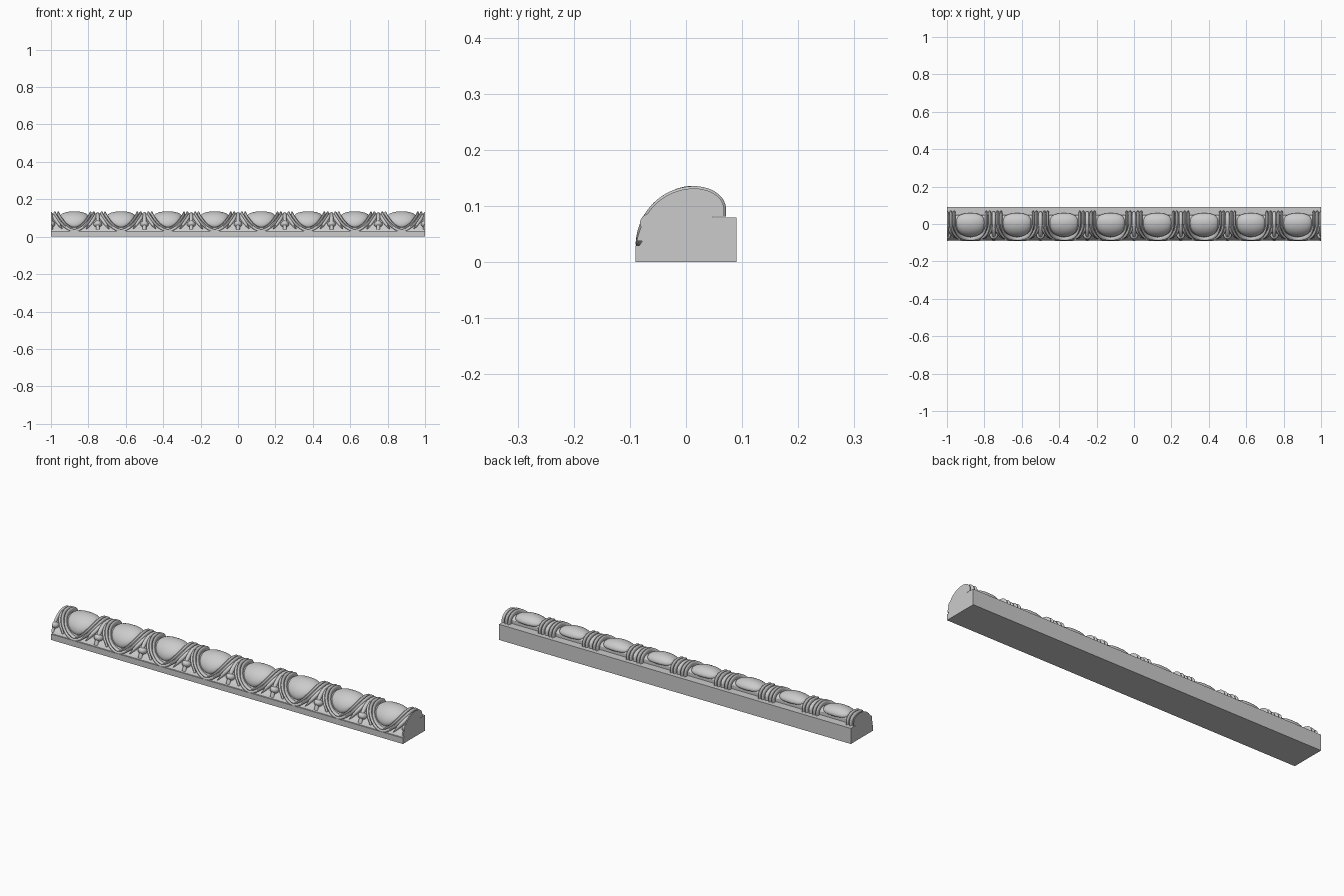
import bpy, bmesh
from math import sin, cos, pi, hypot

if "Cube" in bpy.data.objects:
    bpy.data.objects.remove(bpy.data.objects["Cube"])

# Outer envelope of the moulding (y, z), from the front fillet over the crown to the back
ENV = [(0.015 - 0.105 * cos(i * pi / 80), 0.03 + 0.106 * sin(i * pi / 80)) for i in range(41)]
ENV += [(0.015 + 0.057 * sin(i * pi / 48), 0.095 + 0.041 * cos(i * pi / 48)) for i in range(1, 25)]
ENV.append((0.072, 0.081))
ARC = [0.0]
for p, q in zip(ENV, ENV[1:]):
    ARC.append(ARC[-1] + hypot(q[0] - p[0], q[1] - p[1]))
TOTAL = ARC[-1]
DEPTH = 0.024


def surf(x, s, h):
    """Point at x, distance s along the envelope, height h along its normal."""
    s = min(max(s, 0.0), TOTAL)
    i = 0
    while i < len(ARC) - 2 and ARC[i + 1] < s:
        i += 1
    (y0, z0), (y1, z1) = ENV[i], ENV[i + 1]
    d = ARC[i + 1] - ARC[i]
    t = (s - ARC[i]) / d
    ny, nz = -(z1 - z0) / d, (y1 - y0) / d
    h *= min(1.0, 0.3 + s / 0.045)
    return (min(max(x, -1), 1), y0 + (y1 - y0) * t + ny * h, z0 + (z1 - z0) * t + nz * h)


def finish(name, bm, angle=0.7):
    bmesh.ops.recalc_face_normals(bm, faces=bm.faces)
    me = bpy.data.meshes.new(name)
    bm.to_mesh(me)
    bm.free()
    ob = bpy.data.objects.new(name, me)
    bpy.context.collection.objects.link(ob)
    bpy.ops.object.select_all(action='DESELECT')
    bpy.context.view_layer.objects.active = ob
    ob.select_set(True)
    bpy.ops.object.shade_smooth_by_angle(angle=angle)


def loft(bm, rings):
    """Bridge closed rings of points and cap both ends."""
    vs = [[bm.verts.new(p) for p in r] for r in rings]
    n = len(vs[0])
    for a, b in zip(vs, vs[1:]):
        for i in range(n):
            bm.faces.new((a[i], a[(i + 1) % n], b[(i + 1) % n], b[i]))
    bm.faces.new(vs[0])
    bm.faces.new(vs[-1])


def rib(bm, path, widths, mid, half, sides=12):
    """Raised rounded rib following (x, s) points on the envelope."""
    rings = []
    for i, (x, s) in enumerate(path):
        a, b = path[max(i - 1, 0)], path[min(i + 1, len(path) - 1)]
        tx, ts = b[0] - a[0], b[1] - a[1]
        l = hypot(tx, ts) or 1
        ring = []
        for k in range(sides):
            t = 2 * pi * k / sides
            o = widths[i] * cos(t)
            ring.append(surf(x - ts / l * o, s + tx / l * o, mid + half * sin(t)))
        rings.append(ring)
    loft(bm, rings)


def dome(bm, cx, cs, a, low, up, top, p_low, p_up, n=48, m=12):
    """Egg-shaped dome lying on the envelope."""
    rings = []
    for j in range(m):
        e = j / m * pi / 2
        r, h = cos(e), -DEPTH - 0.002 + (DEPTH + 0.002 + top) * sin(e)
        ring = []
        for k in range(n):
            t = 2 * pi * k / n
            c, s = cos(t), sin(t)
            p = p_up if s > 0 else p_low
            f = (abs(c) ** p + abs(s) ** p) ** (-1 / p) * r
            ring.append(surf(cx + a * f * c, cs + (up if s > 0 else low) * f * s, h))
        rings.append(ring)
    rings.append([surf(cx + a * .03 * cos(2 * pi * k / n), cs + low * .03 * sin(2 * pi * k / n), top)
                  for k in range(n)])
    loft(bm, rings)


# Plain core with front fillet and back ledge
prof = [(-0.09, 0), (-0.09, 0.03)]
prof += [surf(0, TOTAL * i / 40, -DEPTH)[1:] for i in range(40)]
prof += [(0.048, 0.08), (0.09, 0.08), (0.09, 0)]
bm = bmesh.new()
loft(bm, [[(x, y, z) for y, z in prof] for x in (-1, 1)])
finish("core", bm, 0.5)

# Eggs
eggs = [-0.875 + 0.25 * i for i in range(8)]
bm = bmesh.new()
for x in eggs:
    dome(bm, x, 0.15, 0.075, 0.123, 0.093, 0.0, 1.9, 2.5)
finish("eggs", bm)


# U-shaped rims around each egg
def rim_path(cx, w, sb, mid=0.15, p=1.75):
    pts = []
    for i in range(37):
        t = pi * i / 36
        c, s = cos(t), sin(t)
        f = (abs(c) ** p + abs(s) ** p) ** (-1 / p)
        pts.append((cx + w * f * c, mid - (mid - sb) * f * s))
    right = [(cx + w, mid + (TOTAL - mid) * (1 - i / 10)) for i in range(10)]
    left = [(2 * cx - x, s) for x, s in reversed(right)]
    return right + pts + left


for name, w, sb, r in (("inner_rims", 0.086, 0.015, 0.007), ("outer_rims", 0.104, 0.003, 0.008)):
    bm = bmesh.new()
    for x in eggs:
        path = rim_path(x, w, sb)
        rib(bm, path, [r] * len(path), -0.014, 0.0135)
    finish(name, bm)

# Darts between eggs: stem, ball and two side leaves
darts = [-1 + 0.25 * i for i in range(9)]
bm = bmesh.new()
for x in darts:
    path = [(x, 0.008 + (TOTAL - 0.008) * i / 30) for i in range(31)]
    rib(bm, path, [0.010] * 31, -0.015, 0.0105)
finish("dart_stems", bm)

bm = bmesh.new()
for x in darts:
    dome(bm, x, 0.048, 0.023, 0.022, 0.022, 0.001, 2, 2, 24, 8)
finish("dart_balls", bm)

bm = bmesh.new()
for x in darts:
    for sx in (-1, 1):
        if abs(x + sx * 0.05) > 1:
            continue
        n = 16
        path, widths = [], []
        for i in range(n + 1):
            t = i / n
            path.append((x + sx * (0.008 + 0.052 * t ** 1.6), 0.15 - 0.137 * t))
            widths.append(0.002 + 0.008 * sin(pi * t) ** 0.7)
        rib(bm, path, widths, -0.018, 0.010)
finish("dart_leaves", bm)
